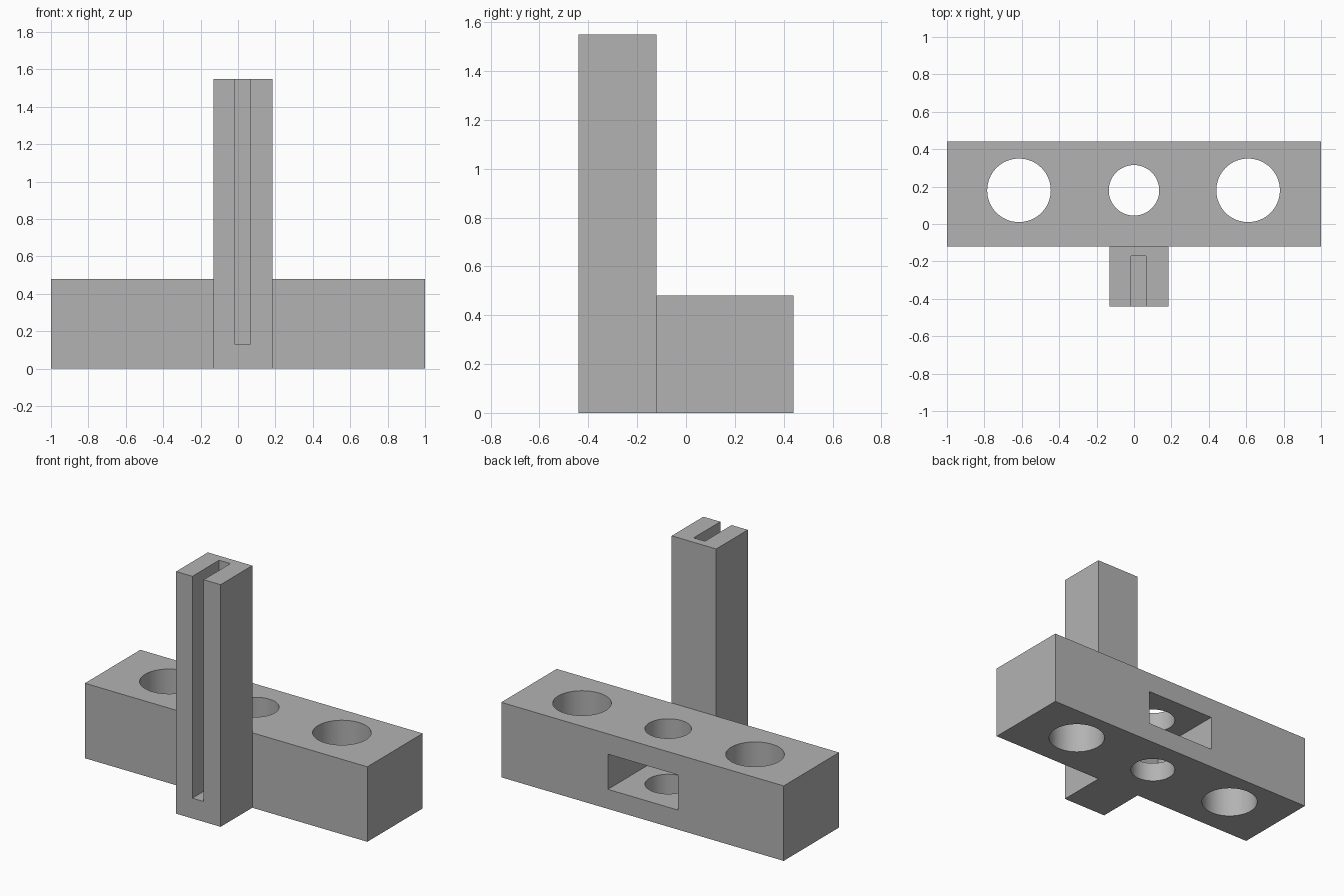
import bpy

cube = bpy.data.objects.get("Cube")
if cube:
    bpy.data.objects.remove(cube, do_unlink=True)

grey = bpy.data.materials.new("plain grey")
grey.use_nodes = True
colour = (0.45, 0.45, 0.45, 1)
grey.diffuse_color = colour
grey.node_tree.nodes["Principled BSDF"].inputs["Base Color"].default_value = colour


def box(name, low, high):
    centre = [(a + b) / 2 for a, b in zip(low, high)]
    bpy.ops.mesh.primitive_cube_add(size=1, location=centre)
    obj = bpy.context.object
    obj.name = name
    obj.scale = [b - a for a, b in zip(low, high)]
    bpy.ops.object.transform_apply(location=True, rotation=False, scale=True)
    obj.data.materials.append(grey)
    return obj


def cut(target, cutter):
    cutter.hide_render = True
    mod = target.modifiers.new("cut", "BOOLEAN")
    mod.operation = "DIFFERENCE"
    mod.solver = "EXACT"
    mod.object = cutter
    bpy.context.view_layer.objects.active = target
    bpy.ops.object.modifier_apply(modifier=mod.name)
    bpy.data.objects.remove(cutter, do_unlink=True)


# Base block with three upright holes
base = box("base_block", (-1, -0.12, 0), (1, 0.44, 0.48))
for x, radius in ((-0.615, 0.17), (0, 0.135), (0.61, 0.17)):
    bpy.ops.mesh.primitive_cylinder_add(vertices=64, radius=radius, depth=2,
                                        location=(x, 0.18, 0.24))
    drill = bpy.context.object
    drill.data.materials.append(grey)
    cut(base, drill)

# Pocket entering from the back across the middle hole
cut(base, box("pocket_cutter", (-0.25, -0.07, 0.125), (0.245, 0.6, 0.35)))

# Tall post, slotted on its front and open at the top
post = box("slotted_post", (-0.13, -0.44, 0), (0.185, -0.12, 1.55))
cut(post, box("slot_cutter", (-0.015, -0.6, 0.13), (0.065, -0.17, 1.8)))

# Smooth hole walls, crisp edges
for obj in (base, post):
    bpy.ops.object.select_all(action="DESELECT")
    obj.select_set(True)
    bpy.context.view_layer.objects.active = obj
    bpy.ops.object.shade_smooth_by_angle()
